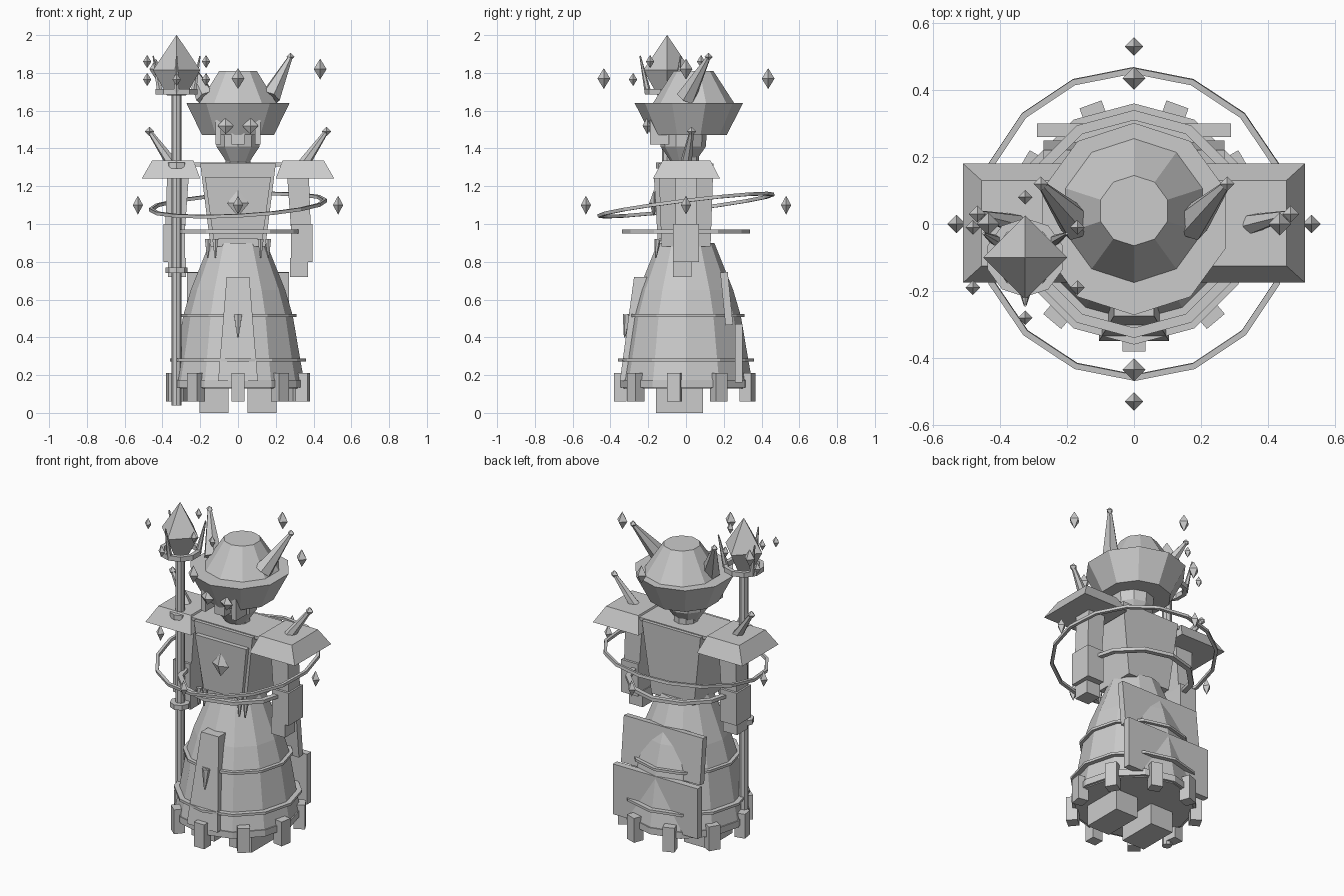
import bpy, bmesh
from math import sin, cos, pi, radians
from mathutils import Vector, Matrix, Euler

cube = bpy.data.objects.get("Cube")
if cube:
    bpy.data.objects.remove(cube)

grey = bpy.data.materials.new("stone_grey")
grey.use_nodes = True
colour = (0.6, 0.6, 0.6, 1)
grey.diffuse_color = colour
grey.node_tree.nodes["Principled BSDF"].inputs["Base Color"].default_value = colour


def finish(name, bm, matrix=Matrix()):
    bm.transform(matrix)
    bmesh.ops.recalc_face_normals(bm, faces=bm.faces[:])
    mesh = bpy.data.meshes.new(name)
    bm.to_mesh(mesh)
    bm.free()
    mesh.materials.append(grey)
    ob = bpy.data.objects.new(name, mesh)
    bpy.context.collection.objects.link(ob)
    return ob


def loft(name, rings, matrix=Matrix(), closed=False):
    """Skin a list of equal-length point rings, capping the ends unless closed."""
    bm = bmesh.new()
    loops = [[bm.verts.new(p) for p in ring] for ring in rings]
    n = len(loops[0])
    pairs = list(zip(loops, loops[1:]))
    if closed:
        pairs.append((loops[-1], loops[0]))
    else:
        bm.faces.new(loops[0])
        bm.faces.new(loops[-1])
    for a, b in pairs:
        for i in range(n):
            j = (i + 1) % n
            bm.faces.new((a[i], a[j], b[j], b[i]))
    return finish(name, bm, matrix)


def lathe(name, profile, sides, centre=(0, 0), turn=pi / 2):
    """Stack of regular polygons from (radius, z) pairs."""
    angles = [turn + 2 * pi * i / sides for i in range(sides)]
    return loft(name, [[(centre[0] + r * cos(a), centre[1] + r * sin(a), z)
                        for a in angles] for r, z in profile])


def block(name, low, high, matrix=Matrix()):
    """Tapered box; low and high are (x0, x1, y0, y1, z)."""
    return loft(name, [[(a, c, z), (b, c, z), (b, d, z), (a, d, z)]
                       for a, b, c, d, z in (low, high)], matrix)


def box(name, x0, x1, y0, y1, z0, z1, matrix=Matrix()):
    return block(name, (x0, x1, y0, y1, z0), (x0, x1, y0, y1, z1), matrix)


def hoop(name, radius, width, height, sides, place, tilt=(0, 0, 0)):
    """Flat-sided ring."""
    matrix = Matrix.Translation(place) @ Euler(tilt).to_matrix().to_4x4()
    w, h = width / 2, height / 2
    section = ((-w, -h), (w, -h), (w, h), (-w, h))
    rings = []
    for i in range(sides):
        a = pi / 2 + 2 * pi * i / sides
        rings.append([((radius + dr) * cos(a), (radius + dr) * sin(a), dz)
                      for dr, dz in section])
    return loft(name, rings, matrix, closed=True)


def spike(name, base, tip, r0, r1=0.004, sides=6):
    base, tip = Vector(base), Vector(tip)
    axis = tip - base
    bm = bmesh.new()
    bmesh.ops.create_cone(bm, cap_ends=True, segments=sides, radius1=r0,
                          radius2=r1, depth=axis.length)
    turn = axis.to_track_quat('Z', 'Y').to_matrix().to_4x4()
    return finish(name, bm, Matrix.Translation((base + tip) / 2) @ turn)


def crystal(name, place, rx, ry, rz):
    """Eight-sided double pyramid."""
    bm = bmesh.new()
    rim = [bm.verts.new(p) for p in ((1, 0, 0), (0, 1, 0), (-1, 0, 0), (0, -1, 0))]
    for end in (1, -1):
        apex = bm.verts.new((0, 0, end))
        for i in range(4):
            bm.faces.new((rim[i], rim[(i + 1) % 4], apex))
    return finish(name, bm, Matrix.Translation(place) @ Matrix.Diagonal((rx, ry, rz, 1)))


# Robe with trims, hem blocks and tabard
lathe("robe", [(0.34, 0.13), (0.35, 0.17), (0.33, 0.28), (0.29, 0.515),
               (0.25, 0.65), (0.15, 0.9)], 12)
hoop("hem_band", 0.348, 0.016, 0.04, 12, (0, 0, 0.155))
hoop("lower_trim", 0.345, 0.03, 0.015, 12, (0, 0, 0.28))
hoop("middle_trim", 0.295, 0.03, 0.015, 12, (0, 0, 0.515))
for i in range(9):
    box("hem_block", 0.315, 0.38, -0.035, 0.035, 0.06, 0.21,
        Matrix.Rotation(radians(40 * i - 90), 4, 'Z'))
block("tabard", (-0.105, 0.105, -0.35, -0.31, 0.17), (-0.06, 0.06, -0.275, -0.2, 0.72))
spike("tabard_spike", (0, -0.31, 0.52), (0, -0.325, 0.4), 0.025)

# Layered back plates
box("upper_back_plate", -0.27, 0.27, -0.02, 0.02, -0.14, 0.14,
    Matrix.Translation((0, 0.215, 0.605)) @ Matrix.Rotation(0.1, 4, 'X'))
box("lower_back_plate", -0.29, 0.29, 0.26, 0.3, 0.16, 0.47)

# Torso, chest plate, shoulder bar and belt
block("torso", (-0.145, 0.145, -0.13, 0.13, 0.88), (-0.2, 0.2, -0.145, 0.145, 1.32))
block("chest_plate", (-0.13, 0.13, -0.15, -0.12, 0.92), (-0.175, 0.175, -0.17, -0.14, 1.25))
box("shoulder_bar", -0.25, 0.25, -0.125, 0.125, 1.305, 1.325)
hoop("belt", 0.325, 0.03, 0.02, 12, (0, 0, 0.96))
crystal("chest_crystal", (0, -0.17, 1.11), 0.058, 0.025, 0.07)
hoop("orbit_ring", 0.462, 0.018, 0.018, 16, (0, 0, 1.1), (radians(7), radians(-3), 0))

# Arms, shoulder guards, horns and face parts on both sides
for side, s in (("left", 1), ("right", -1)):
    flip = Matrix.Diagonal((s, 1, 1, 1))
    block(side + "_shoulder_guard", (0.2, 0.51, -0.175, 0.18, 1.24),
          (0.235, 0.455, -0.125, 0.13, 1.335), flip)
    block(side + "_upper_arm", (0.28, 0.385, -0.055, 0.055, 0.98),
          (0.26, 0.375, -0.055, 0.055, 1.26), flip)
    box(side + "_cuff", 0.28, 0.395, -0.07, 0.07, 0.8, 1.0, flip)
    box(side + "_hand", 0.275, 0.37, -0.07, 0.03, 0.72, 0.82, flip)
    box(side + "_foot", 0.05, 0.205, -0.16, 0.09, 0, 0.14, flip)
    spike(side + "_shoulder_spike", (s * 0.35, 0, 1.32), (s * 0.468, 0.03, 1.49),
          0.032, 0.012)
    spike(side + "_horn", (s * 0.17, 0, 1.67), (s * 0.278, 0.12, 1.885), 0.055, 0.012)
    crystal(side + "_shoulder_tip", (s * 0.468, 0.03, 1.49), 0.025, 0.025, 0.025)
    crystal(side + "_horn_tip", (s * 0.278, 0.12, 1.885), 0.022, 0.022, 0.022)
    crystal(side + "_eye", (s * 0.065, -0.205, 1.52), 0.042, 0.025, 0.045)
    box(side + "_cheek", 0.09, 0.12, -0.19, -0.09, 1.42, 1.55, flip)
    for x in (0.12, 0.16):
        spike(side + "_belt_spike", (s * x, -0.15, 0.92), (s * x, -0.16, 0.82), 0.018)

# Head and hat
lathe("head", [(0.065, 1.33), (0.12, 1.41), (0.13, 1.56)], 10, (0, -0.015))
lathe("neck", [(0.07, 1.28), (0.07, 1.36)], 10)
box("nose", -0.035, 0.035, -0.18, -0.1, 1.42, 1.53)
lathe("hat_brim", [(0.2, 1.47), (0.287, 1.64)], 10, (0, 0.015))
lathe("hat_crown", [(0.215, 1.64), (0.105, 1.81)], 10, (0, 0.04))

# Staff with its crown of claws and crystals
sx, sy = -0.325, -0.1
lathe("staff_shaft", [(0.027, 0.04), (0.027, 1.72)], 8, (sx, sy))
for z in (0.755, 1.31):
    lathe("staff_collar", [(0.058, z - 0.015), (0.058, z + 0.015)], 8, (sx, sy))
hoop("staff_ring", 0.105, 0.025, 0.03, 10, (sx, sy, 1.7))
lathe("staff_crystal", [(0.05, 1.68), (0.125, 1.815), (0.001, 2.0)], 4, (sx, sy))
for i in range(3):
    a = radians(120 * i - 90)
    spike("staff_claw", (sx + 0.1 * cos(a), sy + 0.1 * sin(a), 1.69),
          (sx + 0.143 * cos(a), sy + 0.143 * sin(a), 1.89), 0.018)
for i in range(6):
    a = radians(60 * i - 90)
    crystal("staff_shard", (sx + 0.18 * cos(a), sy + 0.18 * sin(a),
            1.86 if i % 2 else 1.765), 0.022, 0.022, 0.035)

# Floating crystals in two rings
for i in range(4):
    c, s = round(cos(i * pi / 2)), round(sin(i * pi / 2))
    crystal("lower_floating_crystal", (0.53 * c, 0.53 * s, 1.1), 0.027, 0.027, 0.05)
    crystal("upper_floating_crystal", (0.435 * c, 0.435 * s, 1.82 if c else 1.77),
            0.034, 0.034, 0.055)
